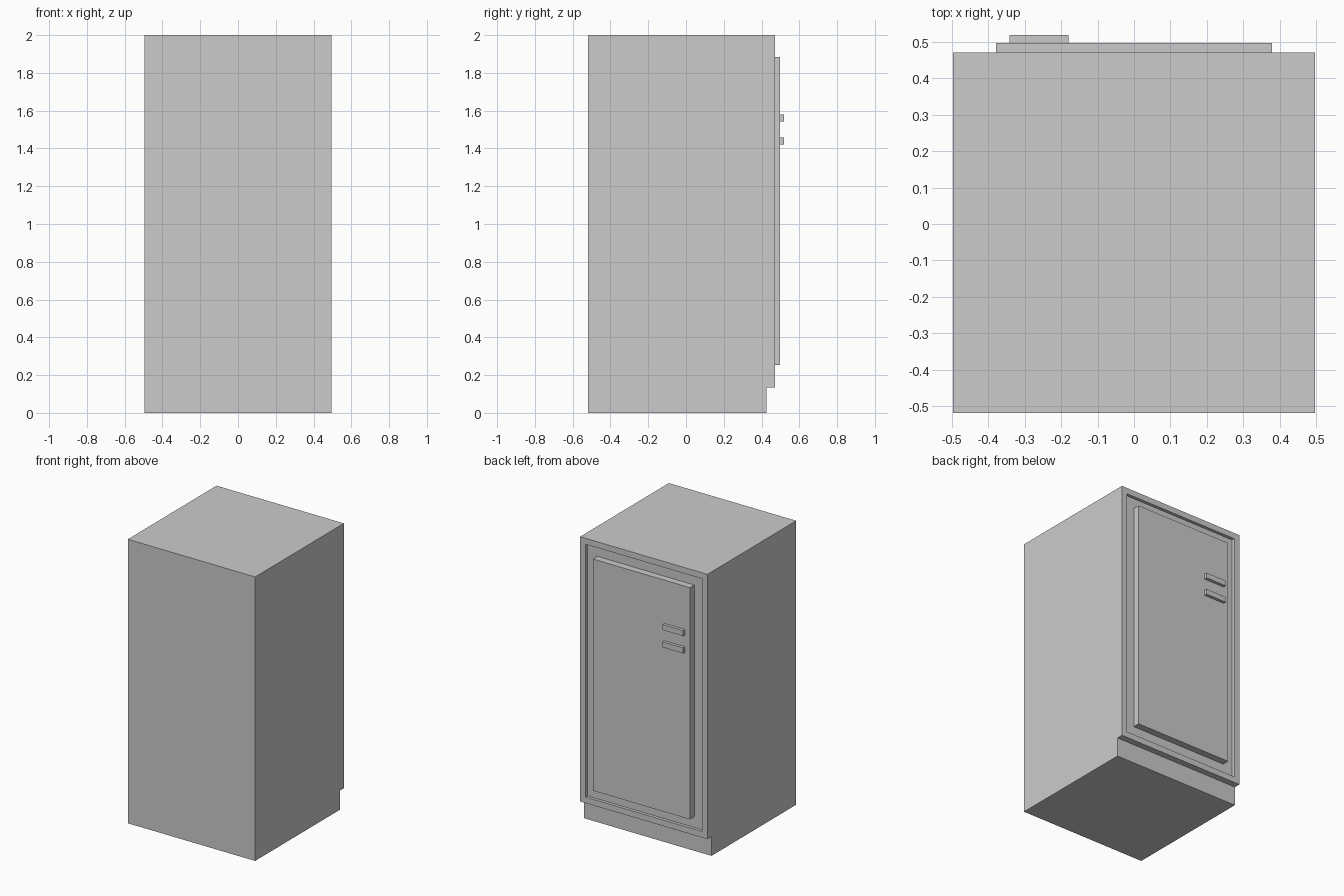
import bpy, bmesh
from mathutils import Vector

if "Cube" in bpy.data.objects:
    bpy.data.objects.remove(bpy.data.objects["Cube"])

HALF_W = 0.496
BACK, KICK, FRONT = -0.518, 0.425, 0.47
KICK_H, HEIGHT = 0.135, 2.0
RECESS = 0.022


def finish(bm, name):
    bmesh.ops.recalc_face_normals(bm, faces=bm.faces)
    mesh = bpy.data.meshes.new(name)
    bm.to_mesh(mesh)
    bm.free()
    obj = bpy.data.objects.new(name, mesh)
    bpy.context.collection.objects.link(obj)
    return obj


def box(name, lo, hi):
    lo, hi = Vector(lo), Vector(hi)
    bm = bmesh.new()
    bmesh.ops.create_cube(bm, size=1)
    bmesh.ops.scale(bm, vec=hi - lo, verts=bm.verts)
    bmesh.ops.translate(bm, vec=(lo + hi) / 2, verts=bm.verts)
    return finish(bm, name)


# Cabinet: side profile with a toe kick, extruded across the width
profile = [(BACK, 0), (KICK, 0), (KICK, KICK_H),
           (FRONT, KICK_H), (FRONT, HEIGHT), (BACK, HEIGHT)]
bm = bmesh.new()
side = bm.faces.new([bm.verts.new((-HALF_W, y, z)) for y, z in profile])
geom = bmesh.ops.extrude_face_region(bm, geom=[side])["geom"]
bmesh.ops.translate(bm, vec=(2 * HALF_W, 0, 0),
                    verts=[v for v in geom if isinstance(v, bmesh.types.BMVert)])
bmesh.ops.recalc_face_normals(bm, faces=bm.faces)

# Door opening: inset the face above the toe kick and push it in
panel = next(f for f in bm.faces if all(abs(v.co.y - FRONT) < 1e-4 for v in f.verts))
bmesh.ops.inset_region(bm, faces=[panel], thickness=0.06)
geom = bmesh.ops.extrude_face_region(bm, geom=[panel])["geom"]
bmesh.ops.translate(bm, vec=(0, -RECESS, 0),
                    verts=[v for v in geom if isinstance(v, bmesh.types.BMVert)])
if panel.is_valid:
    bmesh.ops.delete(bm, geom=[panel], context="FACES_ONLY")
finish(bm, "cabinet")

# Door standing proud of the recess
box("door", (-0.378, FRONT - RECESS, 0.253), (0.378, 0.497, 1.885))

# Two handle bars
for name, z in (("lower_handle", 1.42), ("upper_handle", 1.542)):
    box(name, (-0.341, 0.497, z), (-0.18, 0.518, z + 0.038))
